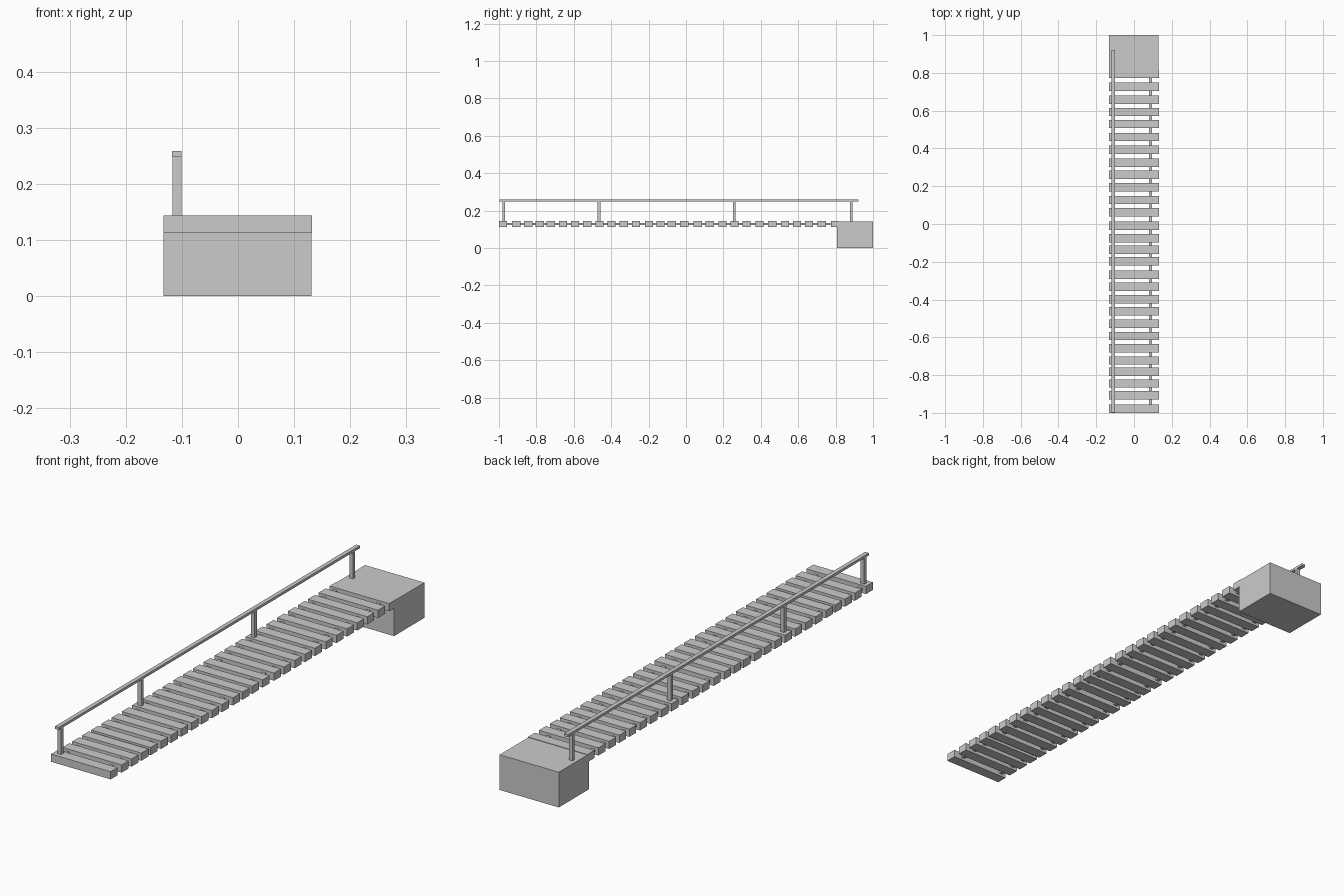
import bpy


def box(name, x, y, z):
    """Box from (min, max) ranges on each axis."""
    bpy.ops.mesh.primitive_cube_add(
        size=1, location=[(r[0] + r[1]) / 2 for r in (x, y, z)])
    ob = bpy.context.object
    ob.name = name
    ob.scale = [r[1] - r[0] for r in (x, y, z)]
    bpy.ops.object.transform_apply(location=False, rotation=False, scale=True)
    return ob


# Shore block at the back end
box("shore_block", (-0.133, 0.131), (0.807, 1.0), (0, 0.142))

# Deck planks, slightly unevenly spaced
plank_y = [-0.978, -0.907, -0.844, -0.782, -0.723, -0.657, -0.593, -0.528,
           -0.462, -0.398, -0.333, -0.268, -0.198, -0.137, -0.076, -0.009,
           0.063, 0.127, 0.195, 0.260, 0.324, 0.393, 0.461, 0.529, 0.593,
           0.657, 0.726, 0.796]
for i, y in enumerate(plank_y):
    box(f"plank_{i + 1}", (-0.133, 0.132), (y - 0.022, y + 0.022), (0.113, 0.144))

# Two stringers running through the planks
for side, x in (("left", -0.109), ("right", 0.088)):
    box(f"{side}_stringer", (x - 0.008, x + 0.008), (-0.985, 0.815), (0.123, 0.134))

# Handrail posts
for i, y in enumerate((-0.975, -0.465, 0.257, 0.884)):
    box(f"rail_post_{i + 1}", (-0.117, -0.101), (y - 0.007, y + 0.007), (0.13, 0.25))

# Handrail
box("handrail", (-0.118, -0.101), (-0.997, 0.921), (0.249, 0.259))
